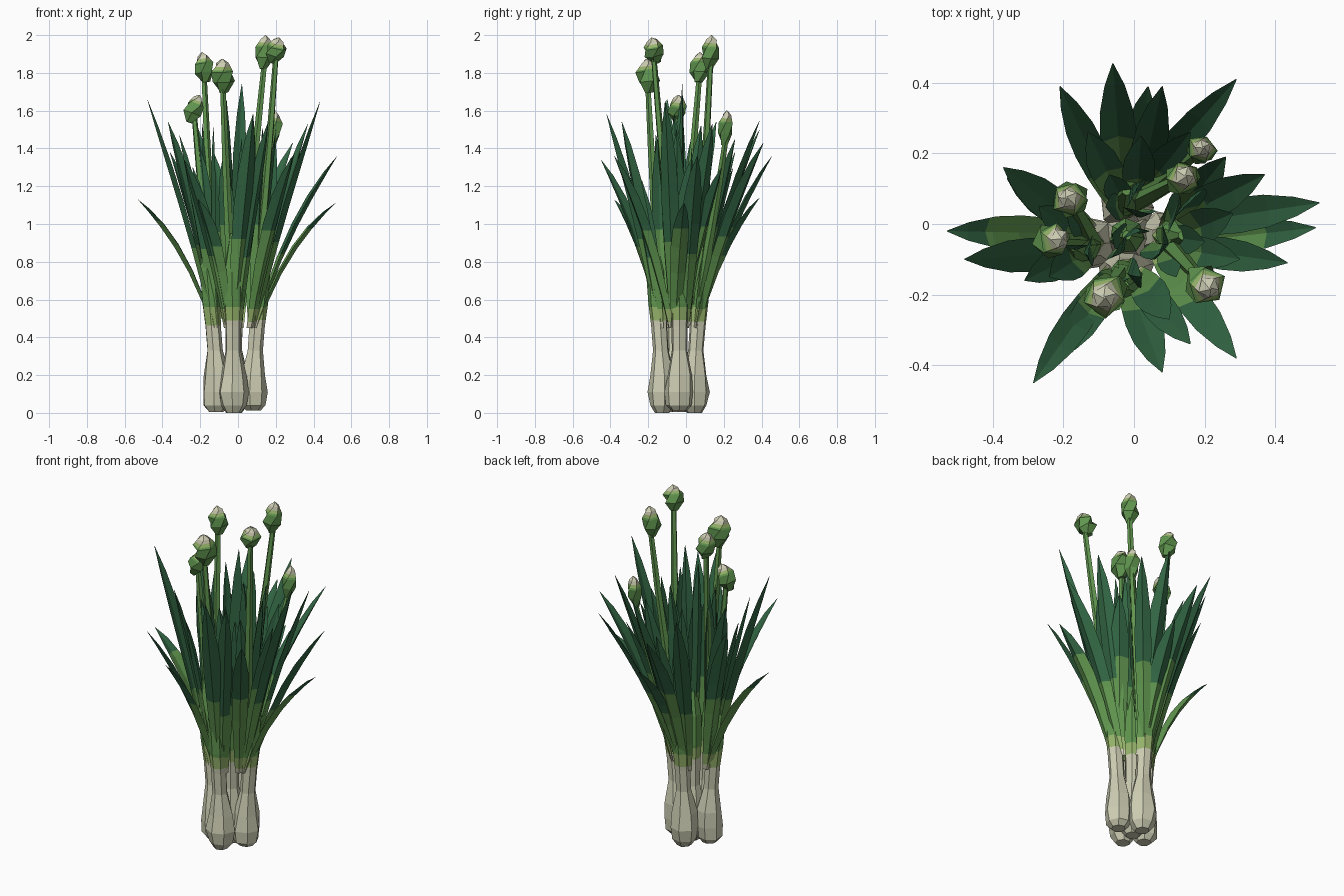
import bpy, bmesh, math, random
from mathutils import Vector, Matrix

if "Cube" in bpy.data.objects:
    bpy.data.objects.remove(bpy.data.objects["Cube"])

random.seed(7)


def mat(name, rgb):
    m = bpy.data.materials.new(name)
    m.diffuse_color = (*rgb, 1)
    m.use_nodes = True
    m.node_tree.nodes["Principled BSDF"].inputs["Base Color"].default_value = m.diffuse_color
    return m


MATS = [mat("cream", (0.62, 0.62, 0.46)), mat("pale_green", (0.31, 0.46, 0.15)),
        mat("mid_green", (0.12, 0.31, 0.08)), mat("dark_green", (0.033, 0.135, 0.058))]


def loft(name, rings, bands, local=None):
    """Skin rings of points; bands = heights where the colour index steps up."""
    bm = bmesh.new()
    vr = [[bm.verts.new(p) for p in r] for r in rings]
    n = len(vr[0])
    for a, b in zip(vr, vr[1:]):
        for i in range(n):
            j = (i + 1) % n
            bm.faces.new((a[i], a[j], b[j], b[i]))
    bm.faces.new(vr[0][::-1])
    bm.faces.new(vr[-1])
    for z, _ in bands:                      # cut crisp colour borders
        bmesh.ops.bisect_plane(bm, geom=bm.verts[:] + bm.edges[:] + bm.faces[:],
                               plane_co=(0, 0, z), plane_no=(0, 0, 1))
    for f in bm.faces:
        z = f.calc_center_median().z
        f.material_index = next((c for h, c in bands if z < h), bands[-1][1])
    bmesh.ops.recalc_face_normals(bm, faces=bm.faces[:])
    if local:
        bm.transform(local)
    me = bpy.data.meshes.new(name)
    bm.to_mesh(me)
    bm.free()
    for m in MATS:
        me.materials.append(m)
    ob = bpy.data.objects.new(name, me)
    bpy.context.collection.objects.link(ob)
    return ob


def circle(c, r, n, ph=0.0, jit=0.0):
    return [Vector(c) + Vector((math.cos(ph + math.tau * i / n), math.sin(ph + math.tau * i / n), 0))
            * r * (1 + random.uniform(-jit, jit)) for i in range(n)]


def bezier(a, b, c, t):
    return a * (1 - t) ** 2 + b * 2 * t * (1 - t) + c * t * t


# Bulbous white stalks: one in the middle, four around it
CENTRE = Vector((-0.02, -0.04))
STALKS = [Vector(p) for p in ((-0.025, -0.125), (-0.115, -0.055), (0.08, -0.035),
                              (-0.02, 0.045), (-0.02, -0.035))]
PROFILE = [(0.005, 0.04), (0.04, 0.068), (0.11, 0.078), (0.2, 0.068), (0.33, 0.042),
           (0.46, 0.043), (0.58, 0.05), (0.75, 0.05), (0.95, 0.014)]
for k, s in enumerate(STALKS):
    ph = random.random() * 6
    rings = []
    for z, r in PROFILE:
        lean = (s - CENTRE) * max(0, z - 0.22) * 0.8
        rings.append(circle((s.x + lean.x, s.y + lean.y, z if z > 0.02 else k % 3 * 0.006),
                            r, 7, ph, 0.08 if 0.02 < z < 0.3 else 0.03))
    loft(f"stalk_{k}", rings, [(0.48 + random.uniform(-.02, .03), 0), (0.56, 1), (0.95, 2)])


# Folded, tapering leaves
def leaf(name, tip, width, base=None, yaw=None):
    tip = Vector(tip)
    if base is None:
        out = (tip.xy - CENTRE).normalized()
        s = max(STALKS, key=lambda p: (p - CENTRE).dot(out))
        s = CENTRE + (s - CENTRE) * 0.75 + out * 0.04
        base = s + Vector((-out.y, out.x)) * random.uniform(-0.025, 0.025)
    a = Vector((base.x, base.y, 0.45))
    d = tip - a
    up = min(0.72, 0.5 + max(0, 1.65 - tip.z) * 0.38)
    b = a + Vector((d.x * 0.36, d.y * 0.36, d.z * up))
    ang = math.atan2(d.y, d.x) if yaw is None else yaw
    side = Vector((-math.sin(ang), math.cos(ang), 0))
    rings = []
    for t, w in ((0, 0.45), (0.15, 0.65), (0.35, 0.88), (0.55, 1), (0.72, 0.92), (0.88, 0.55), (1, 0.03)):
        p = bezier(a, b, tip, t)
        tan = ((b - a) * (1 - t) + (tip - b) * t).normalized()
        nrm = side.cross(tan).normalized()          # points to the leaf's outer side
        if nrm.dot(Vector((math.cos(ang), math.sin(ang), 0))) < 0:
            nrm = -nrm
        h = width * w / 2
        rings.append([p - side * h - nrm * h * 0.15, p + nrm * h * 0.4,
                      p + side * h - nrm * h * 0.15, p + nrm * h * 0.1])
    loft(name, rings, [(0.48, 0), (0.55, 1), (random.uniform(0.82, 1.02), 2), (3, 3)])


TIPS = [(-0.53, -0.02, 1.13), (0.525, 0.06, 1.36), (0.515, -0.01, 1.11), (0.435, -0.11, 1.65),
        (0.37, 0.14, 1.53), (0.29, 0.41, 1.43), (0.08, 0.39, 1.55), (0.04, 0.39, 1.14),
        (-0.06, 0.455, 1.36), (-0.21, 0.39, 1.5), (-0.37, 0.16, 1.54), (-0.48, -0.10, 1.66),
        (-0.31, -0.16, 1.47), (-0.285, -0.45, 1.34), (-0.21, -0.38, 1.13), (0.08, -0.42, 1.58),
        (0.16, -0.34, 1.54), (0.29, -0.38, 1.36), (-0.36, 0.13, 1.38), (0.28, 0.03, 1.35),
        (0.16, 0.26, 1.45), (-0.13, 0.26, 1.38), (0.26, 0.19, 1.30), (-0.24, -0.15, 1.30),
        (0.02, 0.25, 1.30), (-0.27, 0.05, 1.28), (0.30, -0.10, 1.38), (0.10, -0.27, 1.30)]
for k, t in enumerate(TIPS):
    leaf(f"outer_leaf_{k}", t, random.uniform(0.088, 0.105))

# Upright inner leaves
INNER = [(0.02, -0.02, 1.74), (-0.06, -0.03, 1.65), (0.08, -0.06, 1.58), (-0.19, 0.05, 1.53),
         (0.20, -0.05, 1.50), (-0.13, -0.09, 1.52), (0.13, 0.08, 1.52), (0.02, 0.12, 1.56),
         (-0.07, 0.14, 1.45), (0.02, -0.15, 1.45), (-0.08, -0.17, 1.35), (0.2, 0.10, 1.42),
         (-0.2, -0.06, 1.40), (0.12, -0.15, 1.40), (0.04, 0.03, 1.40), (-0.08, 0.05, 1.42),
         (0.05, -0.1, 1.35), (-0.06, -0.09, 1.40)]
for k, t in enumerate(INNER):
    v = Vector(t[:2])
    s = min(STALKS, key=lambda p: (p * 1.4 - v).length)
    leaf(f"inner_leaf_{k}", t, random.uniform(0.075, 0.095), s * 0.85 + v * 0.15, random.uniform(0, 6.28))

# Flower stems with pointed buds: position, radius, half height, tilt outward
BUDS = [((-0.18, 0.07, 1.83), 0.052, 0.08, 0.15), ((-0.08, -0.20, 1.785), 0.062, 0.09, 0.1),
        ((0.14, 0.13, 1.91), 0.05, 0.09, 0.1), ((0.20, -0.17, 1.92), 0.055, 0.07, 0.3),
        ((-0.23, -0.045, 1.61), 0.05, 0.078, -0.35), ((0.19, 0.21, 1.51), 0.042, 0.092, 0.1)]
for k, (p, r, h, tilt) in enumerate(BUDS):
    p = Vector(p)
    s = min(STALKS, key=lambda q: (q * 1.4 - p.xy).length)
    a, c = Vector((s.x, s.y, 0.5)), p - Vector((0, 0, h * 0.7))
    b = a + Vector(((c.x - a.x) * 0.6, (c.y - a.y) * 0.6, (c.z - a.z) * 0.5))
    loft(f"flower_stem_{k}", [circle(bezier(a, b, c, t), 0.03 - 0.015 * t, 5, k)
                              for t in (0, 0.25, 0.5, 0.75, 1)], [(0.56, 1), (3, 2)])
    shape = [(-1, 0.4), (-0.35, 1.0), (0.25, 1.0), (0.75, 0.55), (1, 0.06)]
    rings = [circle((0, 0, z * h), r * w, 5, k + i * 0.6, 0.1) for i, (z, w) in enumerate(shape)]
    axis = Vector((-p.y, p.x, 0)).normalized()
    loft(f"flower_bud_{k}", rings, [(h * 0.36, 2), (h * 0.55, 1), (h * 2, 0)],
         Matrix.Translation(p) @ Matrix.Rotation(tilt, 4, axis))
